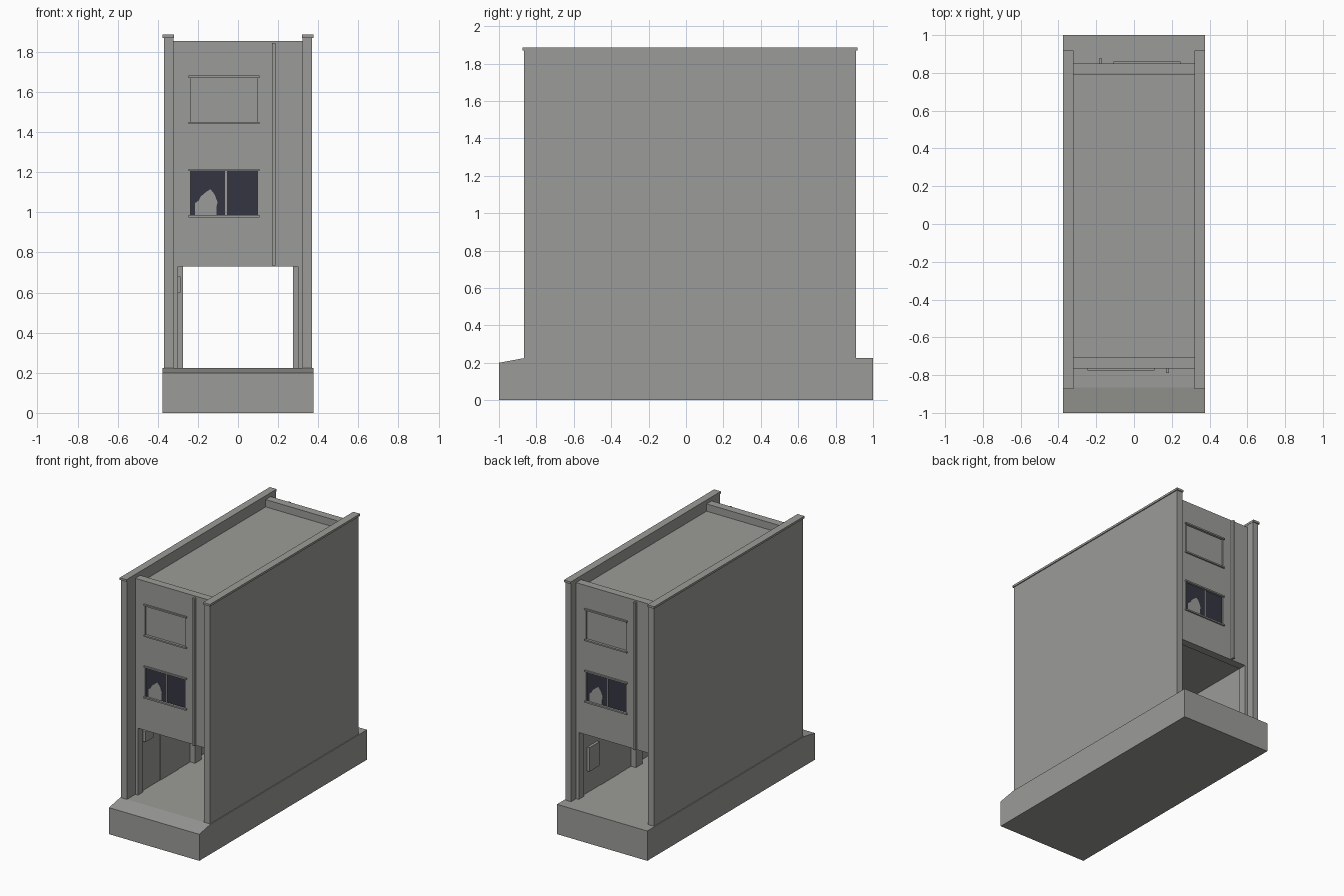
import bpy, bmesh
from mathutils import Matrix, Vector

if "Cube" in bpy.data.objects:
    bpy.data.objects.remove(bpy.data.objects["Cube"])


def material(name, color):
    m = bpy.data.materials.new(name)
    m.diffuse_color = (*color, 1)
    m.use_nodes = True
    m.node_tree.nodes["Principled BSDF"].inputs["Base Color"].default_value = m.diffuse_color
    return m


GREY = material("concrete_grey", (0.33, 0.33, 0.315))
DARK = material("dark_glass", (0.035, 0.035, 0.055))

# Half turn that carries front parts onto the back of the building
TURN = Matrix.Translation((0, 0.085, 0)) @ Matrix.Diagonal((-1, -1, 1, 1))


def add(name, bm, mat):
    bmesh.ops.recalc_face_normals(bm, faces=bm.faces)
    me = bpy.data.meshes.new(name)
    bm.to_mesh(me)
    bm.free()
    me.materials.append(mat)
    ob = bpy.data.objects.new(name, me)
    bpy.context.collection.objects.link(ob)
    return ob


def box(name, x0, x1, y0, y1, z0, z1, mat=GREY, turn=False):
    bm = bmesh.new()
    bmesh.ops.create_cube(bm, size=1)
    for v in bm.verts:
        v.co = Vector(((x0, x1)[v.co.x > 0], (y0, y1)[v.co.y > 0], (z0, z1)[v.co.z > 0]))
    if turn:
        bm.transform(TURN)
    return add(name, bm, mat)


def prism(name, pts, direction, mat=GREY, turn=False):
    bm = bmesh.new()
    f = bm.faces.new([bm.verts.new(p) for p in pts])
    ext = bmesh.ops.extrude_face_region(bm, geom=[f])
    f2 = [v for v in ext["geom"] if isinstance(v, bmesh.types.BMVert)]
    bmesh.ops.translate(bm, verts=f2, vec=direction)
    if not any(set(g.verts) == set(f.verts) for g in bm.faces if g is not f) and not f.is_valid:
        bmesh.ops.holes_fill(bm, edges=bm.edges)
    if turn:
        bm.transform(TURN)
    return add(name, bm, mat)


# Base slab with a sloping pavement lip at the front
profile = [(-1, 0), (1, 0), (1, 0.225), (-0.865, 0.225), (-1, 0.2)]
prism("base_slab", [(-0.377, y, z) for y, z in profile], (0.754, 0, 0))

# Party walls with coping
for s, side in ((-1, "left"), (1, "right")):
    a, b = sorted((s * 0.37, s * 0.322))
    box(side + "_party_wall", a, b, -0.865, 0.91, 0.22, 1.872)
    a, b = sorted((s * 0.377, s * 0.32))
    box(side + "_wall_coping", a, b, -0.873, 0.918, 1.87, 1.886)

# Upper storeys between the facades, topped by the sunken roof
box("upper_storeys", -0.325, 0.325, -0.71, 0.79, 0.745, 1.80)

WINDOWS = (("lower", 0.98, 1.21), ("upper", 1.445, 1.675))
for turn, end in ((False, "front"), (True, "back")):
    def part(name, *dims, mat=GREY):
        return box(f"{end}_{name}", *dims, mat, turn)

    # Facade, its top forming the parapet
    facade = part("facade", -0.325, 0.325, -0.765, -0.705, 0.73, 1.855)
    for level, z0, z1 in WINDOWS:
        # Recessed opening
        cut = part(level + "_window_cutter", -0.24, 0.10, -0.80, -0.757, z0, z1)
        cut.hide_render = True
        cut.hide_set(True)
        mod = facade.modifiers.new("opening", 'BOOLEAN')
        mod.object = cut
        mod.operation = 'DIFFERENCE'
        mod.solver = 'EXACT'
        # Sill and head trim
        part(level + "_window_sill", -0.247, 0.108, -0.776, -0.756, z0 - 0.005, z0 + 0.006)
        part(level + "_window_head", -0.247, 0.108, -0.776, -0.756, z1 - 0.004, z1 + 0.007)
        for x in (-0.24, 0.10):
            part(level + "_window_jamb", x - 0.003, x + 0.003, -0.768, -0.756, z0, z1)
    # Lower window glass, mullion and pale shape behind the pane
    part("lower_glass", -0.237, 0.097, -0.759, -0.754, 0.985, 1.206, mat=DARK)
    part("mullion", -0.066, -0.056, -0.764, -0.756, 0.985, 1.206)
    shape = [(-0.215, 0.986), (-0.107, 0.986), (-0.107, 1.03), (-0.102, 1.05), (-0.117, 1.09),
             (-0.137, 1.115), (-0.155, 1.105), (-0.185, 1.08), (-0.195, 1.06), (-0.215, 1.045)]
    prism(end + "_pale_shape", [(x, -0.761, z) for x, z in shape], (0, 0.004, 0), GREY, turn)
    # Drainpipe
    part("drainpipe", 0.17, 0.186, -0.79, -0.763, 0.735, 1.845)
    # Entrance jambs
    for s in (-1, 1):
        a, b = sorted((s * 0.325, s * 0.30))
        part("entrance_jamb", a, b, -0.765, -0.705, 0.22, 0.735)
    # Pillar halfway along the passage
    part("passage_pillar", -0.325, -0.275, -0.12, -0.04, 0.22, 0.75)
    # Shallow door on the passage wall
    part("passage_door", -0.325, -0.312, -0.48, -0.27, 0.22, 0.66)

# Passage wall lining
for s in (-1, 1):
    a, b = sorted((s * 0.325, s * 0.315))
    box("passage_lining", a, b, -0.71, 0.79, 0.22, 0.75)

# Wall boxes inside the passage
box("front_wall_box", -0.32, -0.287, -0.69, -0.60, 0.60, 0.68)
box("back_wall_panel", 0.295, 0.32, 0.61, 0.73, 0.39, 0.57)
